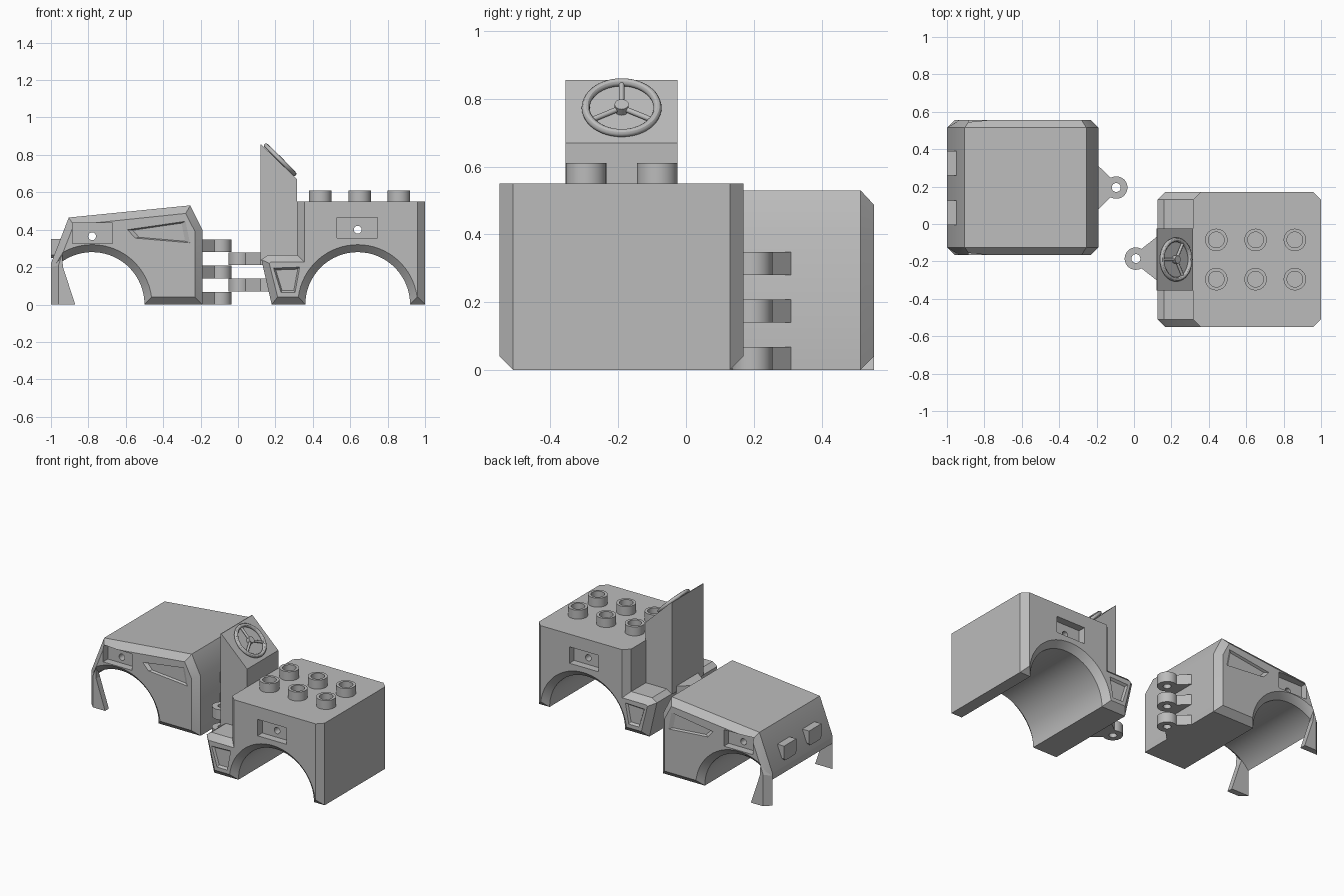
import bpy, bmesh, math
from mathutils import Vector, Matrix

if "Cube" in bpy.data.objects:
    bpy.data.objects.remove(bpy.data.objects["Cube"])

grey = bpy.data.materials.new("plain_grey")
grey.diffuse_color = (0.5, 0.5, 0.5, 1)
grey.use_nodes = True
grey.node_tree.nodes["Principled BSDF"].inputs["Base Color"].default_value = grey.diffuse_color


def loft(name, rings):
    """Closed solid through rings of equal point count, capped at both ends."""
    bm = bmesh.new()
    vs = [[bm.verts.new(p) for p in r] for r in rings]
    n = len(rings[0])
    for a, b in zip(vs, vs[1:]):
        for i in range(n):
            j = (i + 1) % n
            bm.faces.new((a[i], a[j], b[j], b[i]))
    bm.faces.new(vs[0])
    bm.faces.new(vs[-1])
    bmesh.ops.recalc_face_normals(bm, faces=bm.faces)
    me = bpy.data.meshes.new(name)
    bm.to_mesh(me)
    bm.free()
    ob = bpy.data.objects.new(name, me)
    bpy.context.collection.objects.link(ob)
    me.materials.append(grey)
    return ob


def along_y(name, layers):
    return loft(name, [[(x, y, z) for x, z in prof] for y, prof in layers])


def along_z(name, prof, z0, z1):
    return loft(name, [[(x, y, z) for x, y in prof] for z in (z0, z1)])


def arc(cx, cy, r, a0, a1, n=32):
    return [(cx + r * math.cos(math.radians(a0 + (a1 - a0) * i / n)),
             cy + r * math.sin(math.radians(a0 + (a1 - a0) * i / n))) for i in range(n + 1)]


def circle(cx, cy, r, n=32):
    return arc(cx, cy, r, 0, 360, n)[:-1]


def rect(x0, x1, z0, z1):
    return [(x0, z0), (x1, z0), (x1, z1), (x0, z1)]


def shrink(prof, f):
    cx = sum(p[0] for p in prof) / len(prof)
    cz = sum(p[1] for p in prof) / len(prof)
    return [(cx + (x - cx) * f, cz + (z - cz) * f) for x, z in prof]


def cut(ob, cutters):
    for c in cutters:
        m = ob.modifiers.new("cut", 'BOOLEAN')
        m.operation, m.solver, m.object = 'DIFFERENCE', 'EXACT', c
        bpy.context.view_layer.objects.active = ob
        bpy.ops.object.modifier_apply(modifier=m.name)
        bpy.data.objects.remove(c)


def smooth(ob):
    bpy.ops.object.select_all(action='DESELECT')
    ob.select_set(True)
    bpy.context.view_layer.objects.active = ob
    bpy.ops.object.shade_smooth_by_angle(angle=math.radians(30))


HALF, CH = 0.36, 0.04


def body(name, yc, full, inset, pocket, hole, vent):
    """Chamfered hull with side pockets, an axle hole and recessed side panels."""
    ob = along_y(name, [(yc - HALF, inset), (yc - HALF + CH, full),
                        (yc + HALF - CH, full), (yc + HALF, inset)])
    cutters = []
    for s in (-1, 1):
        y = yc + s * HALF
        cutters.append(along_y("pocket_cutter", [(y - s * 0.05, pocket), (y + s * 0.1, pocket)]))
        cutters.append(along_y("panel_cutter", [(y - s * 0.015, shrink(vent, 0.84)),
                                                (y, vent), (y + s * 0.1, vent)]))
    cutters.append(along_y("hole_cutter", [(yc - 1, circle(*hole, 0.021, 20)),
                                           (yc + 1, circle(*hole, 0.021, 20))]))
    cut(ob, cutters)
    smooth(ob)


YF, YR = 0.195, -0.19

# front hull with bonnet and wheel arch
body("front_hull", YF,
     arc(-0.78, 0, 0.28, 0, 141.8) + [(-1, 0.22), (-0.905, 0.465), (-0.255, 0.53),
                                      (-0.19, 0.40), (-0.19, 0)],
     arc(-0.78, 0, 0.32, 7.2, 119) + [(-0.933, 0.285), (-0.878, 0.425), (-0.28, 0.487),
                                      (-0.23, 0.39), (-0.23, 0.04)],
     rect(-0.885, -0.67, 0.325, 0.435), (-0.78, 0.365),
     [(-0.59, 0.40), (-0.28, 0.445), (-0.257, 0.33), (-0.55, 0.355)])

# rear hull with stepped front fenders
body("rear_hull", YR,
     arc(0.64, 0, 0.28, 0, 180) + [(0.18, 0), (0.125, 0.24), (0.16, 0.265), (0.315, 0.265),
                                   (0.315, 0.55), (1, 0.55), (1, 0)],
     arc(0.64, 0, 0.32, 7.2, 172.8) + [(0.212, 0.04), (0.167, 0.22), (0.175, 0.228),
                                       (0.355, 0.228), (0.355, 0.55), (0.96, 0.55), (0.96, 0.04)],
     rect(0.53, 0.745, 0.355, 0.465), (0.64, 0.40),
     [(0.19, 0.195), (0.33, 0.2), (0.305, 0.065), (0.23, 0.065)])

# front corner flaps
flap = [(-1, 0), (-0.87, 0), (-0.936, 0.2), (-0.96, 0.26), (-1, 0.2)]
flap_out = [(-0.96, 0), (-0.87, 0), (-0.936, 0.2), (-0.94, 0.27), (-0.96, 0.21)]
for s in (-1, 1):
    along_y("front_flap", [(YF + s * 0.32, flap), (YF + s * HALF, flap_out)])

# headlight blocks on the sloped nose
for y in (0.06, 0.325):
    lamp = [(y - 0.065, 0.265), (y - 0.05, 0.25), (y + 0.05, 0.25),
            (y + 0.065, 0.265), (y + 0.065, 0.35), (y - 0.065, 0.35)]
    loft("headlight", [[(x, a, b) for a, b in lamp] for x in (-1, -0.93)])


# interlocking hinge tabs with pin holes
def tab(name, cx, cy, d, base, end, z0, z1):
    pts = arc(0, 0, 0.06, 60, 300, 24)
    pts += [(base, -0.115), (end, -0.115), (end, 0.115), (base, 0.115)]
    ob = along_z(name, [(cx + d * x, cy + y) for x, y in pts], z0, z1)
    cut(ob, [along_z("pin_cutter", circle(cx, cy, 0.024, 24), z0 - 0.1, z1 + 0.1)])
    smooth(ob)


for z in (0, 0.14, 0.28):
    tab("front_hinge_tab", -0.095, YF, -1, 0.095, 0.105, z, z + 0.068)
for z in (0.07, 0.21):
    tab("rear_hinge_tab", 0.01, -0.185, 1, 0.11, 0.18, z, z + 0.068)

# hollow studs on the rear deck
for x in (0.44, 0.65, 0.86):
    for y in (-0.085, -0.295):
        ring = [(0.06, 0.545), (0.06, 0.61), (0.042, 0.61), (0.042, 0.552), (0, 0.552)]
        ob = loft("deck_stud", [[(x + a, y + b, z) for a, b in circle(0, 0, r)] for r, z in ring[:-1]])
        smooth(ob)

# dashboard with sloped top
dash = [(0.12, 0.24), (0.316, 0.24), (0.316, 0.67), (0.125, 0.855), (0.12, 0.855)]
along_y("dashboard", [(YR - 0.165, dash), (YR + 0.165, dash)])

# steering wheel lying on the slope
tilt = Matrix.Translation((0.225, YR, 0.774)) @ Matrix.Rotation(math.radians(45), 4, 'Y')


def bar(name, a, b, r):
    v = Vector(b) - Vector(a)
    bpy.ops.mesh.primitive_cylinder_add(vertices=16, radius=r, depth=v.length)
    ob = bpy.context.object
    ob.name = name
    ob.matrix_world = tilt @ Matrix.Translation((Vector(a) + Vector(b)) / 2) \
        @ v.to_track_quat('Z', 'Y').to_matrix().to_4x4()
    ob.data.materials.append(grey)
    smooth(ob)


bpy.ops.mesh.primitive_torus_add(major_radius=0.106, minor_radius=0.012,
                                 major_segments=48, minor_segments=12)
rim = bpy.context.object
rim.name = "steering_rim"
rim.matrix_world = tilt
rim.data.materials.append(grey)
smooth(rim)
for k in (180, 60, -60):
    a = math.radians(k)
    bar("steering_spoke", (0, 0, 0), (0.104 * math.cos(a), 0.104 * math.sin(a), 0), 0.008)
bar("steering_hub", (0, 0, -0.015), (0, 0, 0.014), 0.021)
